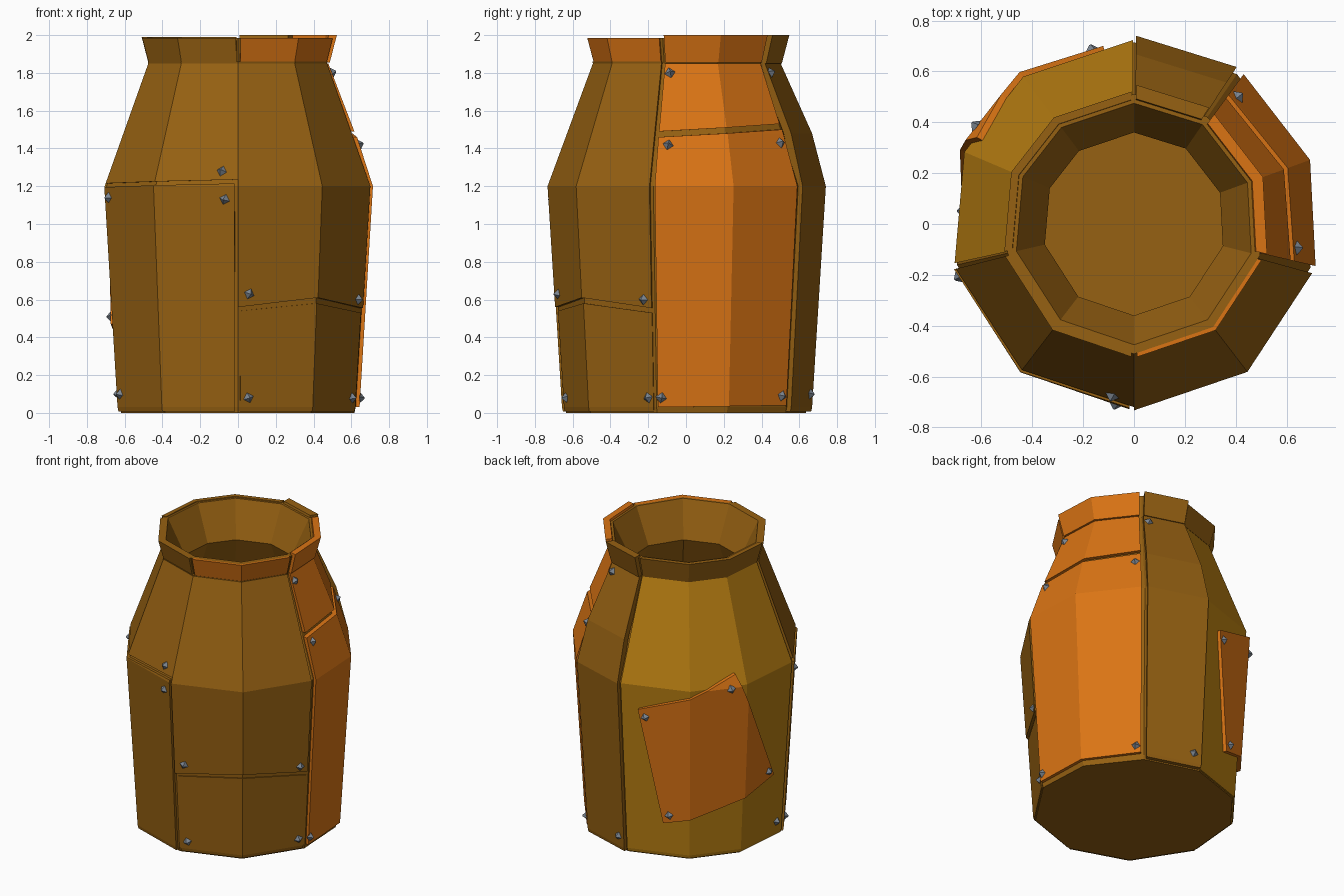
import bpy, bmesh, math, random
from mathutils import Vector, Matrix

if "Cube" in bpy.data.objects:
    bpy.data.objects.remove(bpy.data.objects["Cube"])

random.seed(4)


def material(name, rgb):
    m = bpy.data.materials.new(name)
    m.diffuse_color = (*rgb, 1)
    m.use_nodes = True
    m.node_tree.nodes["Principled BSDF"].inputs["Base Color"].default_value = m.diffuse_color
    return m


BROWN = material("brown", (0.305, 0.119, 0.006))
ORANGE = material("orange", (0.70, 0.175, 0.007))
GOLD = material("gold", (0.479, 0.209, 0.006))
STEEL = material("steel", (0.20, 0.235, 0.28))

# Ten slightly uneven corner directions (degrees) and the outer profile (z, radius)
CORNERS = [-90, -52.5, -14, 20, 55.5, 90, 127, 157, 193, 232.5]
PROFILE = [(0, .635), (.03, .642), (1.2, .715), (1.85, .475), (2.0, .515)]
INNER = [(1.985, .475), (1.75, .36), (1.2, .60), (.1, .55)]


def corner(i, r, z):
    a = math.radians(CORNERS[i % 10])
    return Vector((r * math.cos(a), r * math.sin(a), z))


def radius(z):
    for (z0, r0), (z1, r1) in zip(PROFILE, PROFILE[1:]):
        if z <= z1:
            return r0 + (r1 - r0) * (z - z0) / (z1 - z0)
    return PROFILE[-1][1]


def on_jar(t, z, off=0.0, bulge=0.0):
    """Point on the jar: t counts corners around, off is outward."""
    r = radius(z) + off + bulge * max(0, 1 - abs(z - 1.48) / .28)
    i = math.floor(t + 1e-6)
    return corner(i, r, z).lerp(corner(i + 1, r, z), max(0, t - i))


def finish(bm, name, mat):
    bmesh.ops.recalc_face_normals(bm, faces=bm.faces)
    me = bpy.data.meshes.new(name)
    bm.to_mesh(me)
    bm.free()
    me.materials.append(mat)
    ob = bpy.data.objects.new(name, me)
    bpy.context.collection.objects.link(ob)
    return ob


# Hollow core with flared neck
bm = bmesh.new()
rings = [[bm.verts.new(corner(i, r, z)) for i in range(10)]
         for z, r in PROFILE[:-1] + [(1.985, .511)] + INNER]
for a, b in zip(rings, rings[1:]):
    for i in range(10):
        j = (i + 1) % 10
        bm.faces.new((a[i], a[j], b[j], b[i]))
bm.faces.new(rings[0])
bm.faces.new(rings[-1])
finish(bm, "jar_core", BROWN)


def panel(name, mat, pts, off, bulge=0.0):
    """Plate folded around the jar, outlined by (t, z) points."""
    bm = bmesh.new()
    bm.faces.new([bm.verts.new((t, z, 0)) for t, z in pts])
    cuts = [((k, 0, 0), (1, 0, 0)) for k in range(1, 10)]
    cuts += [((0, z, 0), (0, 1, 0)) for z in (.03, 1.2, 1.48, 1.85)]
    for co, no in cuts:
        bmesh.ops.bisect_plane(bm, geom=bm.verts[:] + bm.edges[:] + bm.faces[:],
                               dist=1e-5, plane_co=co, plane_no=no)
    ext = bmesh.ops.extrude_face_region(bm, geom=bm.faces[:], use_keep_orig=True)
    top = {g for g in ext["geom"] if isinstance(g, bmesh.types.BMVert)}
    for v in bm.verts:
        v.co = on_jar(v.co.x, v.co.y, off if v in top else -.02, bulge)
    finish(bm, name, mat)


def box(t0, t1, z0, z1):
    return [(t0, z0), (t1, z0), (t1, z1), (t0, z1)]


# Body plates
panel("front_left_lower_plate", BROWN,
      [(8.03, .008), (9.96, .008), (9.96, 1.215), (8.03, 1.195)], .02)
panel("front_left_upper_plate", BROWN,
      [(8.03, 1.215), (10, 1.235), (10, 1.86), (8.03, 1.86)], .018)
panel("front_right_upper_plate", BROWN,
      [(0, .56), (1, .61), (1.96, .555), (1.96, 1.86), (0, 1.86)], .018)
panel("front_right_lower_plate", BROWN,
      [(.03, .008), (1.96, .008), (1.96, .53), (1, .58), (.03, .54)], .008)
panel("right_lower_plate", ORANGE,
      [(2.03, .03), (3.95, .04), (3.95, 1.50), (2.03, 1.46)], .022, .01)
panel("right_upper_plate", ORANGE,
      [(2.03, 1.49), (3.95, 1.53), (3.95, 1.85), (2.03, 1.85)], .018, .01)
panel("back_strip_plate", BROWN, box(4.04, 4.98, .008, 1.85), .028, .03)
panel("back_left_plate", GOLD, box(5.01, 7.98, .008, 1.86), .01)

# Rim plates
panel("rim_front_right", ORANGE, box(.04, 1.95, 1.86, 1.985), .016)
panel("rim_right", ORANGE, box(2.04, 3.95, 1.855, 2.0), .025)
panel("rim_back", BROWN, box(4.05, 4.97, 1.85, 2.0), .035)
panel("rim_back_left", BROWN, box(5.03, 7.97, 1.85, 1.99), .012)
panel("rim_front_left", BROWN, box(8.03, 9.97, 1.84, 1.985), .015)

# Crooked patch on the back left
panel("patch", ORANGE, [(5.27, 1.04), (5.6, .25), (7.64, .47), (6.8, 1.28)], .036)

# Pyramid-headed nails: (t, z, outward offset)
NAILS = [(9.8, 1.28, .018), (9.84, 1.13, .02), (8.1, 1.14, .02), (8.1, .1, .02),
         (.14, .63, .018), (1.85, .6, .018), (.14, .08, .008), (1.88, .08, .008),
         (2.13, 1.8, .02), (2.17, 1.42, .03), (3.86, 1.43, .03),
         (2.08, .08, .022), (3.87, .09, .022), (4.15, 1.8, .033), (4.85, .1, .028),
         (5.37, .99, .036), (6.7, 1.19, .036), (7.52, .51, .036), (5.69, .31, .036),
         (7.85, .1, .01)]
bm = bmesh.new()
for t, z, off in NAILS:
    p = on_jar(t, z, off)
    side = (on_jar(t + .02, z, off) - p).normalized()
    up = (on_jar(t, z + .01, off) - p).normalized()
    n = side.cross(up).normalized()
    up = n.cross(side)
    rot = Matrix((side, up, n)).transposed().to_4x4()
    spin = Matrix.Rotation(random.uniform(-.4, .4), 4, 'Z')
    bmesh.ops.create_cone(bm, cap_ends=True, segments=4, radius1=.033, radius2=.004,
                          depth=.028,
                          matrix=Matrix.Translation(p + n * .01) @ rot @ spin)
finish(bm, "nails", STEEL)
